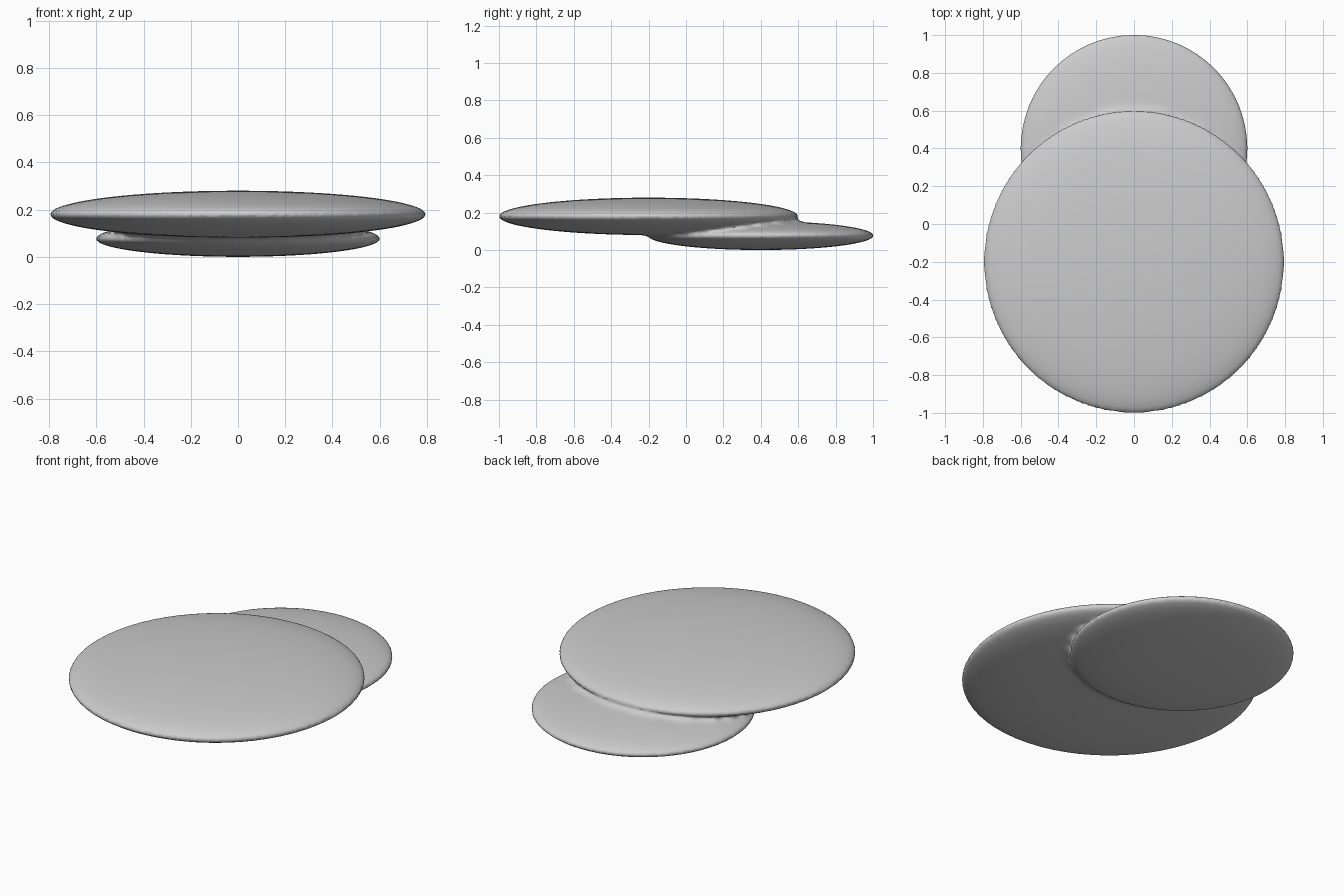
import bpy, bmesh

if "Cube" in bpy.data.objects:
    bpy.data.objects.remove(bpy.data.objects["Cube"])


def disc(name, centre, radii):
    """Flattened ellipsoid."""
    bpy.ops.mesh.primitive_uv_sphere_add(segments=64, ring_count=48, location=centre)
    ob = bpy.context.object
    ob.name = name
    ob.scale = radii
    bpy.ops.object.transform_apply(location=False, rotation=False, scale=True)
    return ob


UPPER = ((0, -0.2, 0.18), (0.795, 0.8, 0.1))
LOWER = ((0, 0.4, 0.077), (0.602, 0.603, 0.077))


def field(p, part):
    return sum(((p[i] - part[0][i]) / part[1][i]) ** 2 for i in range(3))


# Two overlapping discs fused into one body
upper = disc("stepped_discs", *UPPER)
lower = disc("lower_disc", *LOWER)
bpy.ops.object.select_all(action='DESELECT')
bpy.context.view_layer.objects.active = upper
upper.select_set(True)
bpy.ops.object.transform_apply(location=True, rotation=False, scale=False)
fuse = upper.modifiers.new("fuse", 'BOOLEAN')
fuse.operation = 'UNION'
fuse.object = lower
bpy.ops.object.modifier_apply(modifier="fuse")
skin = upper.modifiers.new("skin", 'REMESH')
skin.mode = 'VOXEL'
skin.voxel_size = 0.012
bpy.ops.object.modifier_apply(modifier="skin")
bpy.data.objects.remove(lower)

# Soften the crease where the discs meet
bm = bmesh.new()
bm.from_mesh(upper.data)
crease = [v for v in bm.verts
          if abs(field(v.co, UPPER) - 1) < 0.35 and abs(field(v.co, LOWER) - 1) < 0.35]
for _ in range(14):
    bmesh.ops.smooth_vert(bm, verts=crease, factor=0.5,
                          use_axis_x=True, use_axis_y=True, use_axis_z=True)
bm.to_mesh(upper.data)
bm.free()
for poly in upper.data.polygons:
    poly.use_smooth = True
